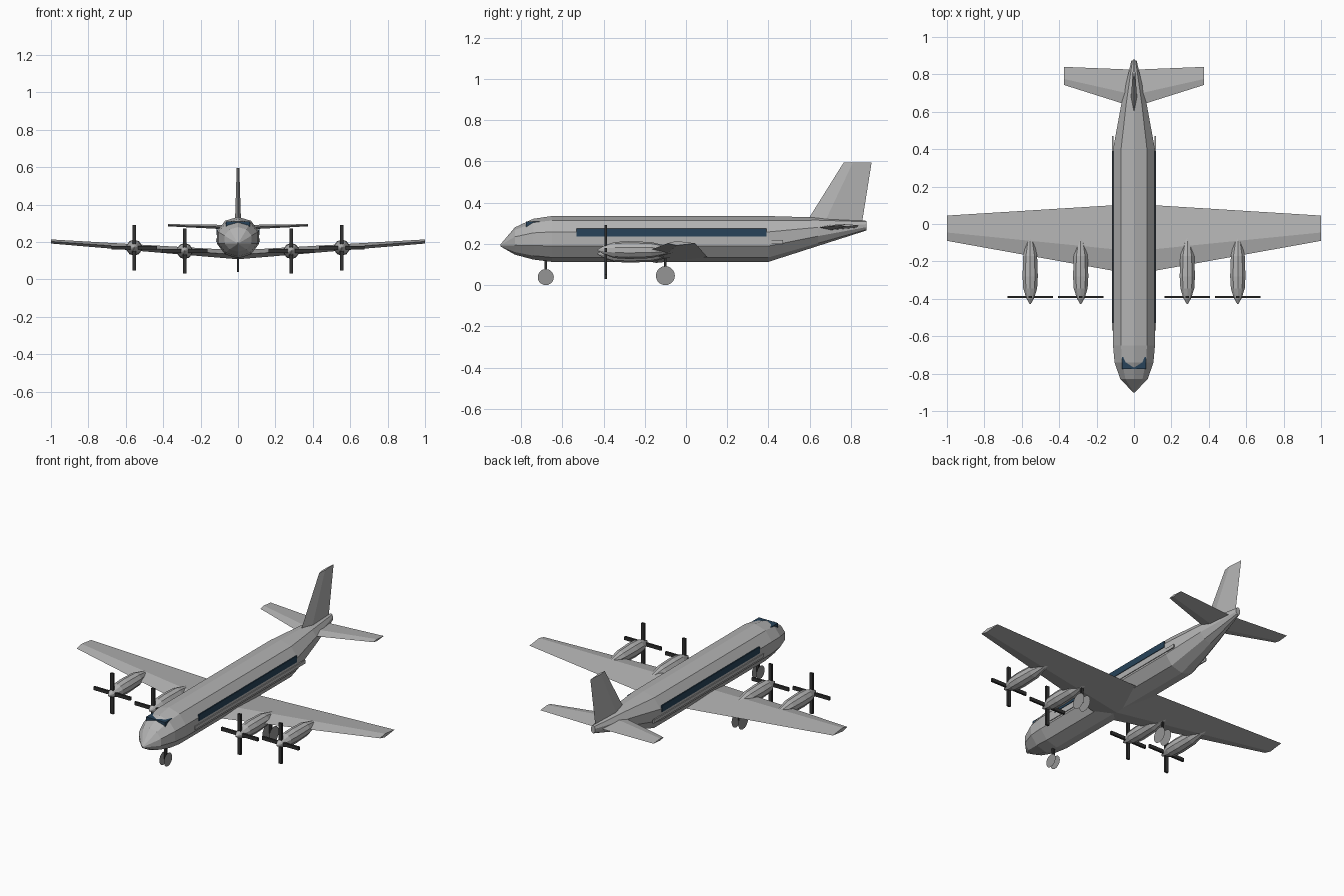
import bpy, bmesh, math

if "Cube" in bpy.data.objects:
    bpy.data.objects.remove(bpy.data.objects["Cube"], do_unlink=True)


def material(name, r, g, b):
    m = bpy.data.materials.new(name)
    m.use_nodes = True
    m.diffuse_color = (r, g, b, 1)
    m.node_tree.nodes["Principled BSDF"].inputs["Base Color"].default_value = (r, g, b, 1)
    return m


METAL = material("light grey metal", 0.45, 0.45, 0.45)
WHEEL = material("wheel grey", 0.3, 0.3, 0.3)
GLASS = material("navy glass", 0.02, 0.055, 0.1)
DARK = material("dark grey", 0.03, 0.03, 0.03)


def finish(name, bm, mat):
    bmesh.ops.recalc_face_normals(bm, faces=bm.faces)
    mesh = bpy.data.meshes.new(name)
    bm.to_mesh(mesh)
    bm.free()
    mesh.materials.append(mat)
    obj = bpy.data.objects.new(name, mesh)
    bpy.context.scene.collection.objects.link(obj)
    return obj


def loft(name, rings, mat):
    """Skin a list of equal-length point rings and cap both ends."""
    bm = bmesh.new()
    loops = [[bm.verts.new(p) for p in ring] for ring in rings]
    n = len(loops[0])
    for a, b in zip(loops, loops[1:]):
        for i in range(n):
            j = (i + 1) % n
            bm.faces.new((a[i], a[j], b[j], b[i]))
    bm.faces.new(loops[0])
    bm.faces.new(loops[-1])
    return finish(name, bm, mat)


def ellipse(x, y, z, rx, rz, sides):
    """Ring across the y axis with one vertex at the top."""
    angles = [2 * math.pi * i / sides for i in range(sides)]
    return [(x + rx * math.sin(a), y, z + rz * math.cos(a)) for a in angles]


def box(name, centre, size, mat):
    bm = bmesh.new()
    bmesh.ops.create_cube(bm, size=1)
    bmesh.ops.scale(bm, vec=size, verts=bm.verts)
    bmesh.ops.translate(bm, vec=centre, verts=bm.verts)
    return finish(name, bm, mat)


def airfoil(x, lead, trail, z, thick):
    """Four-sided section with its ridge a third of the way back."""
    ridge = lead + 0.33 * (trail - lead)
    return [(x, lead, z), (x, ridge, z + thick / 2),
            (x, trail, z), (x, ridge, z - thick / 2)]


# Fuselage: y, half width, bottom, top
stations = [(-0.9, 0.004, 0.188, 0.197), (-0.83, 0.073, 0.148, 0.28),
            (-0.74, 0.104, 0.124, 0.322), (-0.65, 0.112, 0.113, 0.335),
            (0.4, 0.112, 0.113, 0.335), (0.64, 0.068, 0.19, 0.328),
            (0.875, 0.014, 0.265, 0.312)]
loft("fuselage", [ellipse(0, y, (lo + hi) / 2, w / 0.951, (hi - lo) / 2, 10)
                  for y, w, lo, hi in stations], METAL)

# Glazing and side trim
box("cockpit_windows", (0, -0.743, 0.296), (0.126, 0.066, 0.026), GLASS)
for side, s in (("left", 1), ("right", -1)):
    box(side + "_cabin_windows", (s * 0.112, -0.07, 0.256), (0.007, 0.92, 0.038), GLASS)
    box(side + "_trim", (s * 0.113, -0.05, 0.21), (0.007, 1.04, 0.02), METAL)

# Wings and tail
loft("wing", [airfoil(-1, -0.09, 0.045, 0.203, 0.022),
              airfoil(0, -0.27, 0.107, 0.132, 0.048),
              airfoil(1, -0.09, 0.045, 0.203, 0.022)], METAL)
loft("tailplane", [airfoil(-0.373, 0.743, 0.84, 0.29, 0.012),
                   airfoil(0, 0.625, 0.825, 0.278, 0.026),
                   airfoil(0.373, 0.743, 0.84, 0.29, 0.012)], METAL)


def fin_section(z, lead, trail, thick):
    return [(q, y, z) for z_, y, q in
            ((p[0], p[1], p[2]) for p in airfoil(z, lead, trail, 0, thick))]


loft("tail_fin", [fin_section(0.28, 0.568, 0.85, 0.034),
                  fin_section(0.595, 0.765, 0.9, 0.014)], METAL)

# Engines: y and radius along each nacelle
pod = [(-0.428, 0.003), (-0.4, 0.02), (-0.375, 0.029), (-0.345, 0.039),
       (-0.28, 0.043), (-0.17, 0.039), (-0.09, 0.02), (-0.03, 0.004)]
for side, s in (("left", 1), ("right", -1)):
    for place, x, z in (("inner", 0.285, 0.152), ("outer", 0.555, 0.17)):
        name = side + "_" + place
        loft(name + "_nacelle", [ellipse(s * x, y, z, r, r, 10) for y, r in pod], METAL)
        box(name + "_upright_blades", (s * x, -0.39, z), (0.02, 0.012, 0.242), DARK)
        box(name + "_level_blades", (s * x, -0.39, z), (0.242, 0.012, 0.02), DARK)


# Landing gear: a strut between two flat wheel discs
def gear(name, x, y, radius, gap, top):
    box(name + "_strut", (x, y, (radius + top) / 2), (0.013, 0.013, top - radius), DARK)
    for label, s in (("left", 1), ("right", -1)):
        bm = bmesh.new()
        angles = [2 * math.pi * i / 20 for i in range(20)]
        bm.faces.new([bm.verts.new((x + s * gap, y + radius * math.cos(a),
                                    radius + radius * math.sin(a))) for a in angles])
        finish(name + "_" + label + "_wheel", bm, WHEEL)


gear("nose_gear", 0, -0.68, 0.039, 0.015, 0.13)
gear("left_main_gear", 0.285, -0.1, 0.046, 0.022, 0.15)
gear("right_main_gear", -0.285, -0.1, 0.046, 0.022, 0.15)
